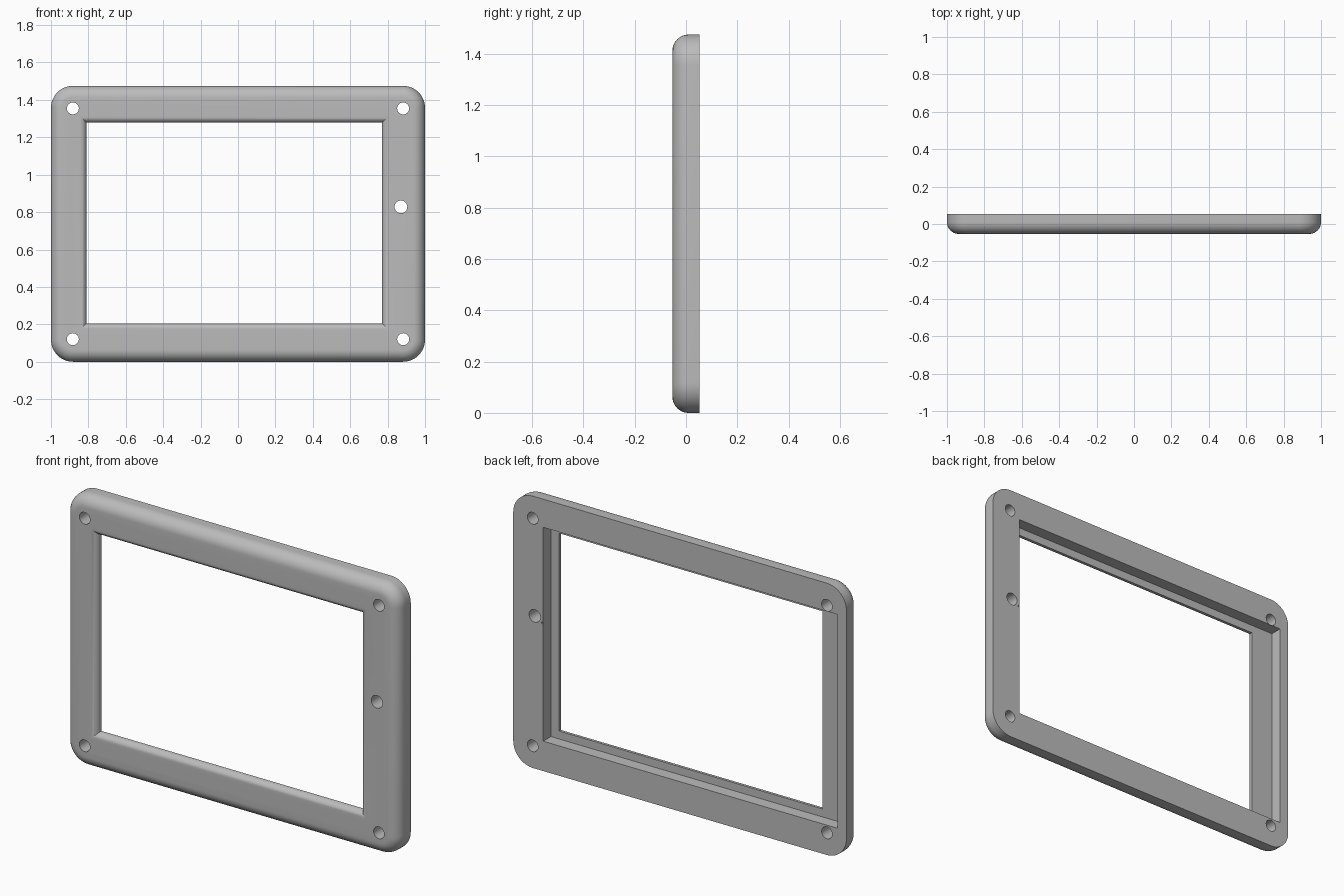
import bpy, bmesh
from math import sin, cos, pi, radians

if "Cube" in bpy.data.objects:
    bpy.data.objects.remove(bpy.data.objects["Cube"])

HEIGHT, FRONT, BACK = 1.475, -0.053, 0.053
MID = HEIGHT / 2

grey = bpy.data.materials.new("plain grey")
grey.use_nodes = True
grey.diffuse_color = (0.5, 0.5, 0.5, 1)
grey.node_tree.nodes["Principled BSDF"].inputs["Base Color"].default_value = (0.5, 0.5, 0.5, 1)


def rectangle(x0, x1, z0, z1, radius=0, steps=12):
    """Outline in the xz plane, with rounded corners if a radius is given."""
    points = []
    corners = [(x1, z1, -1, -1), (x0, z1, 1, -1), (x0, z0, 1, 1), (x1, z0, -1, 1)]
    for k, (x, z, sx, sz) in enumerate(corners):
        if not radius:
            points.append((x, z))
            continue
        for i in range(steps + 1):
            a = (k + i / steps) * pi / 2
            points.append((x + sx * radius + radius * cos(a),
                           z + sz * radius + radius * sin(a)))
    return points


def circle(x, z, radius, steps=32):
    return [(x + radius * cos(2 * pi * i / steps), z + radius * sin(2 * pi * i / steps))
            for i in range(steps)]


def loft(name, rings):
    """Closed solid through (y, outline) rings."""
    bm = bmesh.new()
    loops = [[bm.verts.new((x, y, z)) for x, z in ring] for y, ring in rings]
    for a, b in zip(loops, loops[1:]):
        for i in range(len(a)):
            j = (i + 1) % len(a)
            bm.faces.new((a[i], a[j], b[j], b[i]))
    bm.faces.new(loops[0])
    bm.faces.new(loops[-1])
    bmesh.ops.recalc_face_normals(bm, faces=bm.faces)
    mesh = bpy.data.meshes.new(name)
    bm.to_mesh(mesh)
    bm.free()
    mesh.materials.append(grey)
    obj = bpy.data.objects.new(name, mesh)
    bpy.context.collection.objects.link(obj)
    return obj


# Frame body: rounded plate with a rolled front edge
ROLL, CORNER, STEPS = 0.063, 0.118, 10
rings = []
for i in range(STEPS + 1):
    a = i / STEPS * pi / 2
    inset = ROLL * (1 - sin(a))
    rings.append((FRONT + ROLL * (1 - cos(a)),
                  rectangle(-1 + inset, 1 - inset, inset, HEIGHT - inset, CORNER - inset)))
rings.append((BACK, rectangle(-1, 1, 0, HEIGHT, CORNER)))
frame = loft("bezel_frame", rings)

# Window opening, flaring out to the front in a quarter round with mitred corners
FLARE = 0.034
rings = [(BACK + 0.1, rectangle(-0.81, 0.77, 0.205, 1.278))]
for i in range(STEPS + 1):
    a = i / STEPS * pi / 2
    g = FLARE * (1 - cos(a))
    rings.append((FRONT + FLARE * (1 - sin(a)),
                  rectangle(-0.81 - g, 0.77 + g, 0.205 - g, 1.278 + g)))
rings[1:] = sorted(rings[1:], key=lambda r: -r[0])
rings.append((FRONT - 0.05, rings[-1][1]))
cutters = [loft("window_cutter", rings)]

# Recess in the back
pocket = rectangle(-0.945, 0.82, 0.162, 1.322)
cutters.append(loft("recess_cutter", [(-0.013, pocket), (BACK + 0.05, pocket)]))

# Four screw holes and one button hole, right through
holes = [(sx * 0.883, MID + sz * 0.617, 0.032) for sx in (-1, 1) for sz in (-1, 1)]
holes.append((0.871, 0.828, 0.034))
for x, z, r in holes:
    cutters.append(loft("hole_cutter", [(FRONT - 0.05, circle(x, z, r)),
                                        (BACK + 0.05, circle(x, z, r))]))

# Tiny dimple beside the button hole
dimple = circle(0.827, 0.802, 0.005, 12)
cutters.append(loft("dimple_cutter", [(0.03, dimple), (BACK + 0.05, dimple)]))

bpy.ops.object.select_all(action='DESELECT')
bpy.context.view_layer.objects.active = frame
frame.select_set(True)
for cutter in cutters:
    cutter.hide_render = True
    mod = frame.modifiers.new("cut", 'BOOLEAN')
    mod.operation, mod.solver, mod.object = 'DIFFERENCE', 'EXACT', cutter
    bpy.ops.object.modifier_apply(modifier=mod.name)
    bpy.data.objects.remove(cutter)

bpy.ops.object.shade_smooth_by_angle(angle=radians(30))
